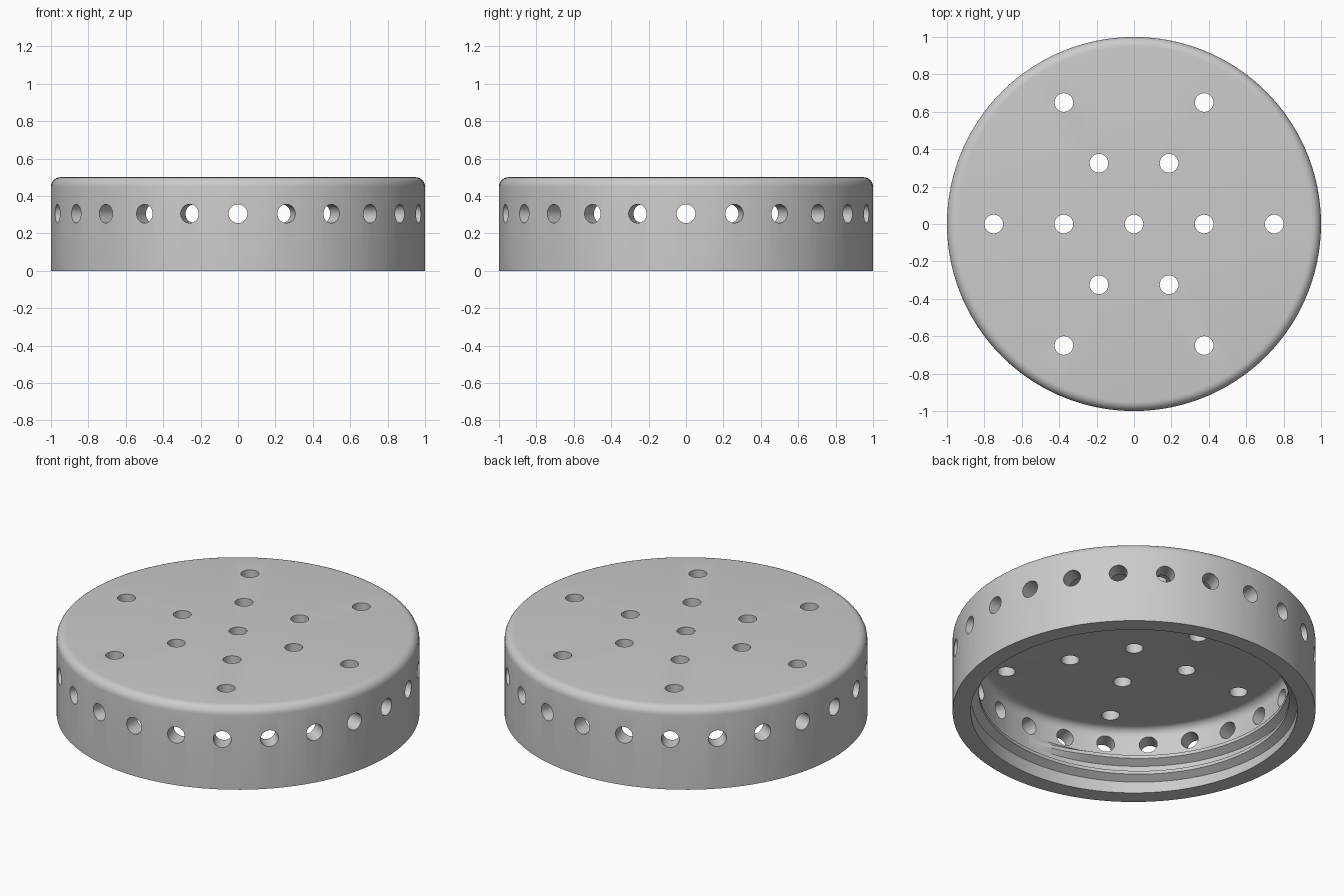
import bpy, bmesh
from math import sin, cos, pi, radians
from mathutils import Matrix

if "Cube" in bpy.data.objects:
    bpy.data.objects.remove(bpy.data.objects["Cube"])

SEGMENTS = 120
HEIGHT, WALL, CEILING, FILLET = 0.5, 0.9, 0.4, 0.05
HOLE = 0.05

grey = bpy.data.materials.new("plain grey")
grey.use_nodes = True
grey.diffuse_color = (0.6, 0.6, 0.6, 1)
grey.node_tree.nodes["Principled BSDF"].inputs["Base Color"].default_value = (0.6, 0.6, 0.6, 1)


def make_object(name, bm):
    bmesh.ops.recalc_face_normals(bm, faces=bm.faces)
    mesh = bpy.data.meshes.new(name)
    bm.to_mesh(mesh)
    bm.free()
    mesh.materials.append(grey)
    obj = bpy.data.objects.new(name, mesh)
    bpy.context.collection.objects.link(obj)
    return obj


def select_only(obj):
    bpy.ops.object.select_all(action='DESELECT')
    obj.select_set(True)
    bpy.context.view_layer.objects.active = obj


def rounded(r, z, steps=6):
    """Quarter-round corner from the wall up to the flat."""
    return [(r - FILLET + FILLET * cos(i / steps * pi / 2),
             z - FILLET + FILLET * sin(i / steps * pi / 2)) for i in range(steps + 1)]


# Lid body: closed shell section turned around z
section = [(WALL, 0), (1, 0)] + rounded(1, HEIGHT) + [(0, HEIGHT), (0, CEILING)]
section += reversed(rounded(WALL, CEILING))
bm = bmesh.new()
verts = [bm.verts.new((r, 0, z)) for r, z in section]
edges = [bm.edges.new((v, verts[i - 1])) for i, v in enumerate(verts)]
bmesh.ops.spin(bm, geom=verts + edges, cent=(0, 0, 0), axis=(0, 0, 1),
               angle=2 * pi, steps=SEGMENTS, use_merge=True)
bmesh.ops.remove_doubles(bm, verts=bm.verts, dist=0.0001)
lid = make_object("lid", bm)

# Hole cutters: two rings and a centre through the top, one row round the wall
bm = bmesh.new()


def drill(matrix, depth):
    bmesh.ops.create_cone(bm, cap_ends=True, segments=32, radius1=HOLE,
                          radius2=HOLE, depth=depth, matrix=matrix)


drill(Matrix.Translation((0, 0, 0.45)), 0.3)
for i in range(6):
    for r in (0.375, 0.75):
        a = i * pi / 3
        drill(Matrix.Translation((r * cos(a), r * sin(a), 0.45)), 0.2)
for i in range(24):
    drill(Matrix.Rotation(radians(15 * i), 4, 'Z') @ Matrix.Translation((0.96, 0, 0.305))
          @ Matrix.Rotation(pi / 2, 4, 'Y'), 0.24)
cutter = make_object("hole_cutter", bm)
cutter.hide_render = True

select_only(lid)
cut = lid.modifiers.new("holes", 'BOOLEAN')
cut.operation, cut.solver, cut.object = 'DIFFERENCE', 'EXACT', cutter
bpy.ops.object.modifier_apply(modifier=cut.name)
bpy.data.objects.remove(cutter)
bpy.ops.object.shade_smooth_by_angle(angle=radians(30))

# Screw thread: tapered ridge swept up a helix inside the wall
TURNS, PITCH, START = 1.75, 0.1, 0.04
steps = int(TURNS * SEGMENTS)
bm = bmesh.new()
rings = []
for i in range(steps + 1):
    a = 2 * pi * i / SEGMENTS
    z = START + PITCH * i / SEGMENTS
    grow = min(1, i / 8, (steps - i) / 8)
    crest = WALL - 0.001 - 0.044 * grow
    ridge = [(WALL + 0.01, -0.035), (WALL, -0.035), (crest, -0.01),
             (crest, 0.01), (WALL, 0.035), (WALL + 0.01, 0.035)]
    rings.append([bm.verts.new((r * cos(a), r * sin(a), z + dz)) for r, dz in ridge])
for low, high in zip(rings, rings[1:]):
    for k in range(len(low)):
        bm.faces.new((low[k - 1], low[k], high[k], high[k - 1]))
bm.faces.new(rings[0])
bm.faces.new(rings[-1])
thread = make_object("screw_thread", bm)
select_only(thread)
bpy.ops.object.shade_smooth_by_angle(angle=radians(20))
